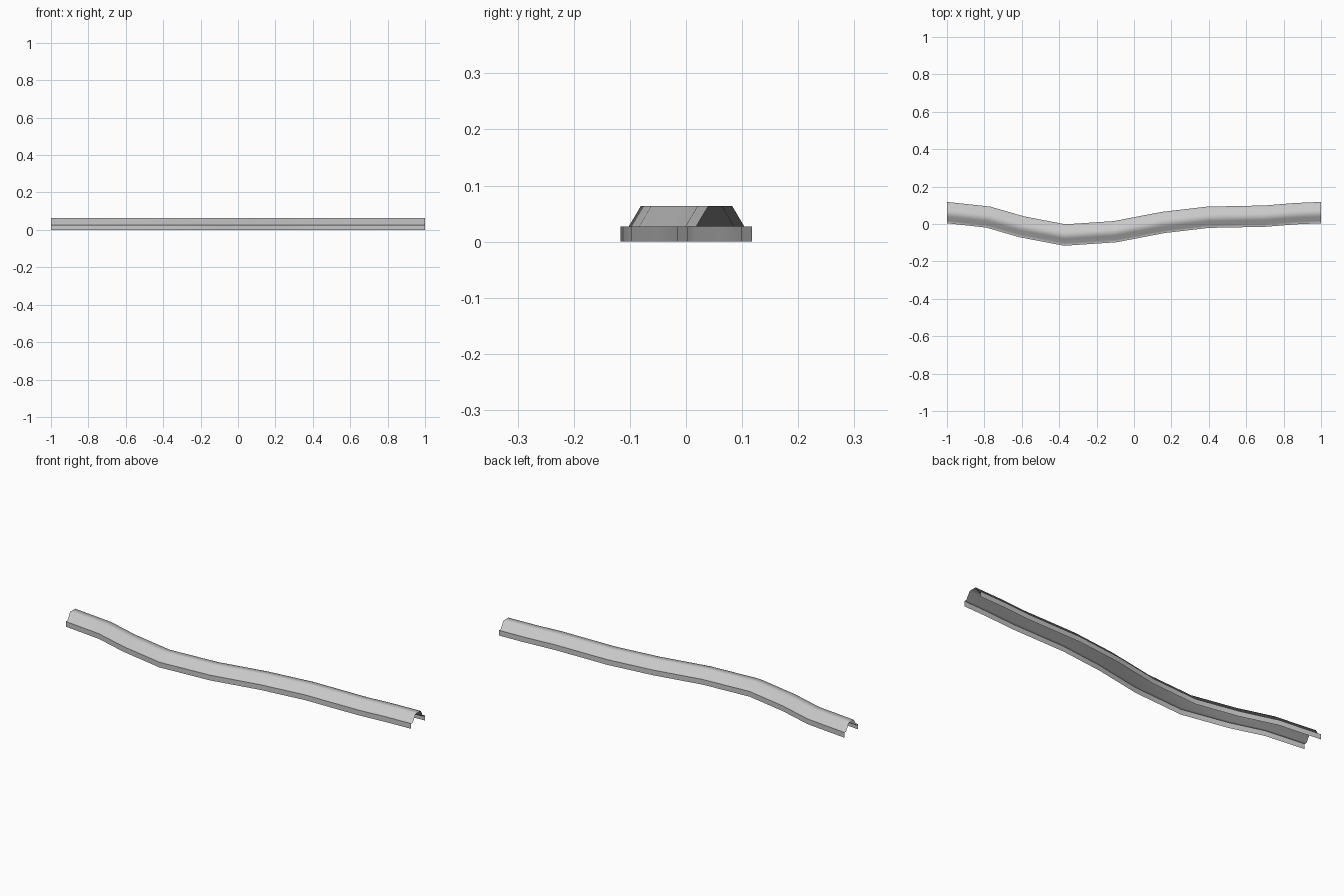
import bpy
import bmesh
import math
from mathutils import Vector

cube = bpy.data.objects.get("Cube")
if cube:
    bpy.data.objects.remove(cube)

# Plain grey metal
metal = bpy.data.materials.new("grey_metal")
metal.use_nodes = True
grey = (0.58, 0.58, 0.58, 1)
metal.diffuse_color = grey
metal.node_tree.nodes["Principled BSDF"].inputs["Base Color"].default_value = grey

# Centre line of the winding channel, seen from above
path = [Vector(p) for p in (
    (-1, 0.061), (-0.78, 0.037), (-0.6, -0.015), (-0.37, -0.059), (-0.1, -0.041),
    (0.155, 0.008), (0.395, 0.036), (0.7, 0.042), (0.86, 0.055), (1, 0.061))]

# Half of the open hat section: lip, flange, sloping side, flat top (offset, height)
half = [(0.057, 0), (0.057, 0.027), (0.043, 0.027), (0.021, 0.064)]
section = [(-o, z) for o, z in half] + half[::-1]


def side_vector(i):
    """Mitred sideways direction at a path point; the ends are cut square to x."""
    if i in (0, len(path) - 1):
        return Vector((0, 1))
    before = (path[i] - path[i - 1]).normalized()
    after = (path[i + 1] - path[i]).normalized()
    along = (before + after).normalized()
    return Vector((-along.y, along.x)) / along.dot(after)


# Sweep the section along the path as a thin open sheet
bm = bmesh.new()
rings = []
for i, centre in enumerate(path):
    side = side_vector(i)
    rings.append([bm.verts.new((*(centre + side * o), z)) for o, z in section])
for a, b in zip(rings, rings[1:]):
    for j in range(len(section) - 1):
        bm.faces.new((a[j], b[j], b[j + 1], a[j + 1]))

mesh = bpy.data.meshes.new("channel_rail")
bm.to_mesh(mesh)
bm.free()
mesh.materials.append(metal)
rail = bpy.data.objects.new("channel_rail", mesh)
bpy.context.collection.objects.link(rail)

# Soft shading over the ridge, crisp edge at the lips
bpy.ops.object.select_all(action="DESELECT")
rail.select_set(True)
bpy.context.view_layer.objects.active = rail
bpy.ops.object.shade_smooth_by_angle(angle=math.radians(65))
